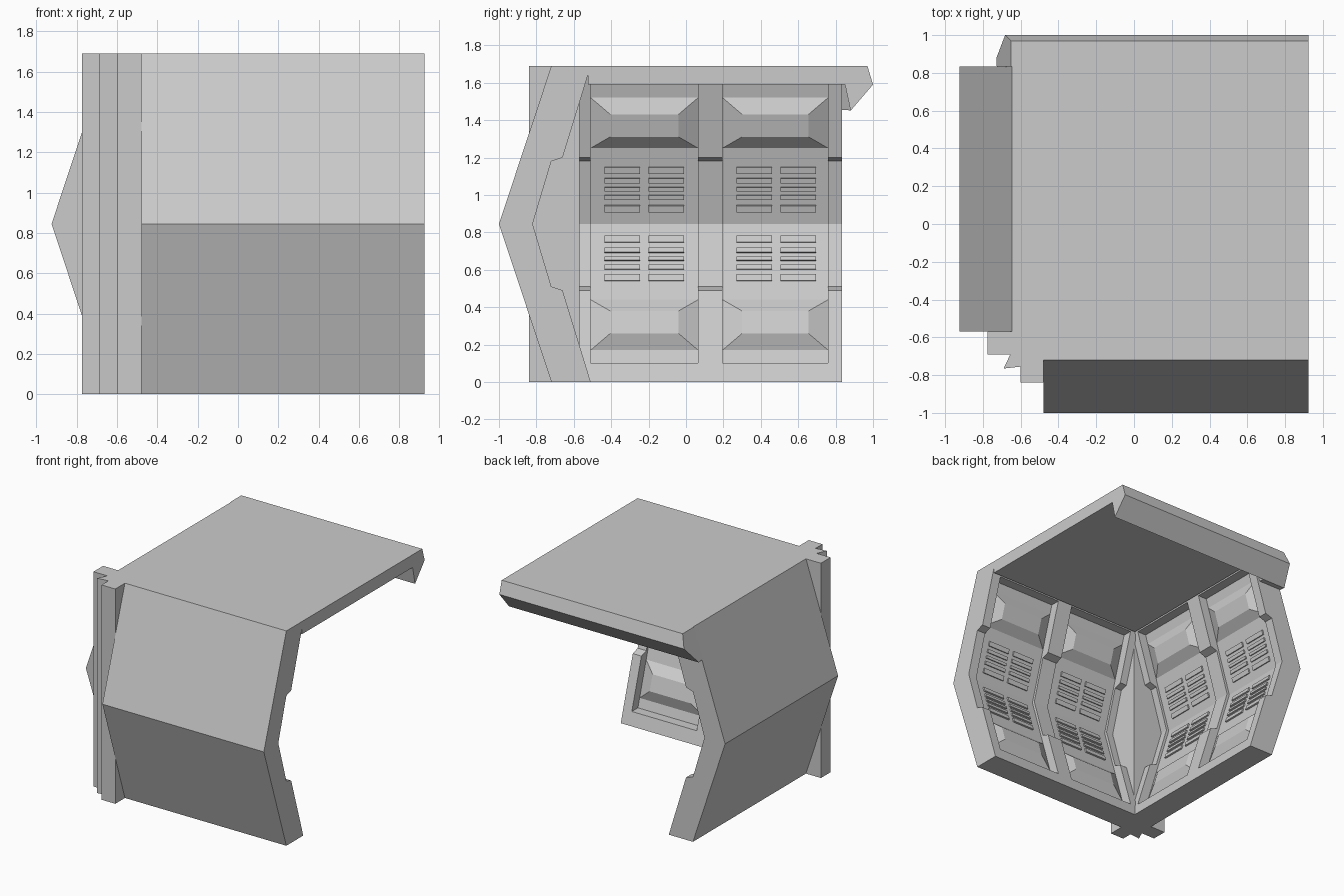
import bpy, bmesh

if "Cube" in bpy.data.objects:
    bpy.data.objects.remove(bpy.data.objects["Cube"])

H = 1.69          # overall height
MID = H / 2       # height of the wall crease
LEN = 1.405       # length of each wall


def finish(name, bm):
    bmesh.ops.remove_doubles(bm, verts=bm.verts, dist=1e-5)
    bmesh.ops.recalc_face_normals(bm, faces=bm.faces)
    me = bpy.data.meshes.new(name)
    bm.to_mesh(me)
    bm.free()
    ob = bpy.data.objects.new(name, me)
    bpy.context.collection.objects.link(ob)
    return ob


def loft(bm, rings, cap_start=True):
    """Skin a list of closed point rings that all have the same count."""
    vs = [[bm.verts.new(p) for p in r] for r in rings]
    n = len(vs[0])
    for a, b, ra, rb in zip(vs, vs[1:], rings, rings[1:]):
        for i in range(n):
            j = (i + 1) % n
            pts = {tuple(round(c, 5) for c in p) for p in (ra[i], ra[j], rb[j], rb[i])}
            if len(pts) > 2:
                bm.faces.new((a[i], a[j], b[j], b[i]))
    if cap_start:
        bm.faces.new(vs[0])
    bm.faces.new(vs[-1])


# Local wall space is (along, depth, height); each wall maps it to the world
PLACES = {
    "front": lambda s, d, z: (-0.48 + s, d, z),
    "left": lambda s, d, z: (d + 0.075, -0.57 + s, z),
}


def panel_depth(z):
    return -0.842 + 0.303 * abs(z - MID)


def wall_profile(lower_inner):
    inner = lower_inner + [(-0.82, MID)] if lower_inner[2] == lower_inner[1] \
        else lower_inner + [(panel_depth(MID), MID)]
    upper = [(d, H - z) for d, z in reversed(lower_inner)]
    return inner + upper + [(-0.72, H), (-1.0, MID), (-0.72, 0)]


RIB = wall_profile([(-0.51, 0), (-0.54, 0.1), (-0.54, 0.1), (-0.66, 0.49), (-0.72, 0.51)])
PANEL = wall_profile([(-0.51, 0), (-0.54, 0.1)] + [(panel_depth(z), z) for z in (0.1, 0.49, 0.51)])
BAYS = [(0.06, 0.635), (0.765, 1.33)]


def raised(bm, place, s0, s1, z0, z1, inset_s, inset_z, h):
    """Raised block on the sloped panel, given for the upper half, mirrored to the lower half."""
    for flip in (False, True):
        def pt(s, z, up):
            d = panel_depth(z) + 0.957 * up
            z -= 0.29 * up
            return place(s, d, H - z if flip else z)
        rings = []
        for a, b, up in ((0, 0, 0), (inset_s, inset_z, h)):
            rings.append([pt(s0 + a, z0 + b, up), pt(s1 - a, z0 + b, up),
                          pt(s1 - a, z1 - b, up), pt(s0 + a, z1 - b, up)])
        loft(bm, rings, cap_start=False)


SLATS = [(0.91, 0.945), (0.975, 1.0), (1.022, 1.042), (1.065, 1.09), (1.115, 1.15)]

for side, place in PLACES.items():
    # bulging wall with protruding ribs between the bays
    secs = [(0, RIB)]
    for a, b in BAYS:
        secs += [(a, RIB), (a, PANEL), (b, PANEL), (b, RIB)]
    secs.append((LEN, RIB))
    bm = bmesh.new()
    loft(bm, [[place(s, d, z) for d, z in prof] for s, prof in secs])
    finish(side + "_wall", bm)
    # bevelled pads at the top and bottom of each bay
    bm = bmesh.new()
    for a, b in BAYS:
        raised(bm, place, a, b, 1.25, 1.52, 0.105, 0.075, 0.05)
    finish(side + "_wall_pads", bm)
    # vent slats in two columns per bay
    bm = bmesh.new()
    for a, b in BAYS:
        for off in (0.075, 0.31):
            for z0, z1 in SLATS:
                raised(bm, place, a + off, a + off + 0.19, z0, z1, 0, 0, 0.012)
    finish(side + "_wall_vents", bm)

# stepped corner column
corner = [(-0.48, -0.84), (-0.6, -0.84), (-0.6, -0.755), (-0.69, -0.765),
          (-0.655, -0.69), (-0.775, -0.69), (-0.775, -0.57), (-0.48, -0.57)]
bm = bmesh.new()
loft(bm, [[(x, y, z) for x, y in corner] for z in (0, H)])
finish("corner_column", bm)

# roof slab between the walls
bm = bmesh.new()
slab = [(-0.45, -0.525), (0.925, -0.525), (0.925, 0.836), (-0.45, 0.836)]
loft(bm, [[(x, y, z) for x, y in slab] for z in (1.59, H)])
finish("roof", bm)

# hanging rear lip, its left end cut to the slope of the left wall
lip = [(0.835, H), (0.97, H), (1.0, 1.59), (0.88, 1.45), (0.85, 1.59), (0.835, 1.59)]
bm = bmesh.new()
loft(bm, [[(-0.65 - 0.275 * (H - z) / MID, y, z) for y, z in lip],
          [(0.925, y, z) for y, z in lip]])
finish("roof_rear_lip", bm)

# gusset joining the lip to the end of the left wall
gusset = [(0.83, 1.6), (0.86, 1.6), (0.88, 1.452), (0.83, 1.455)]
bm = bmesh.new()
loft(bm, [[(-0.65 - 0.275 * (H - z) / MID, y, z) for y, z in gusset],
          [(-0.45 - 0.275 * (H - z) / MID, y, z) for y, z in gusset]])
finish("lip_gusset", bm)
